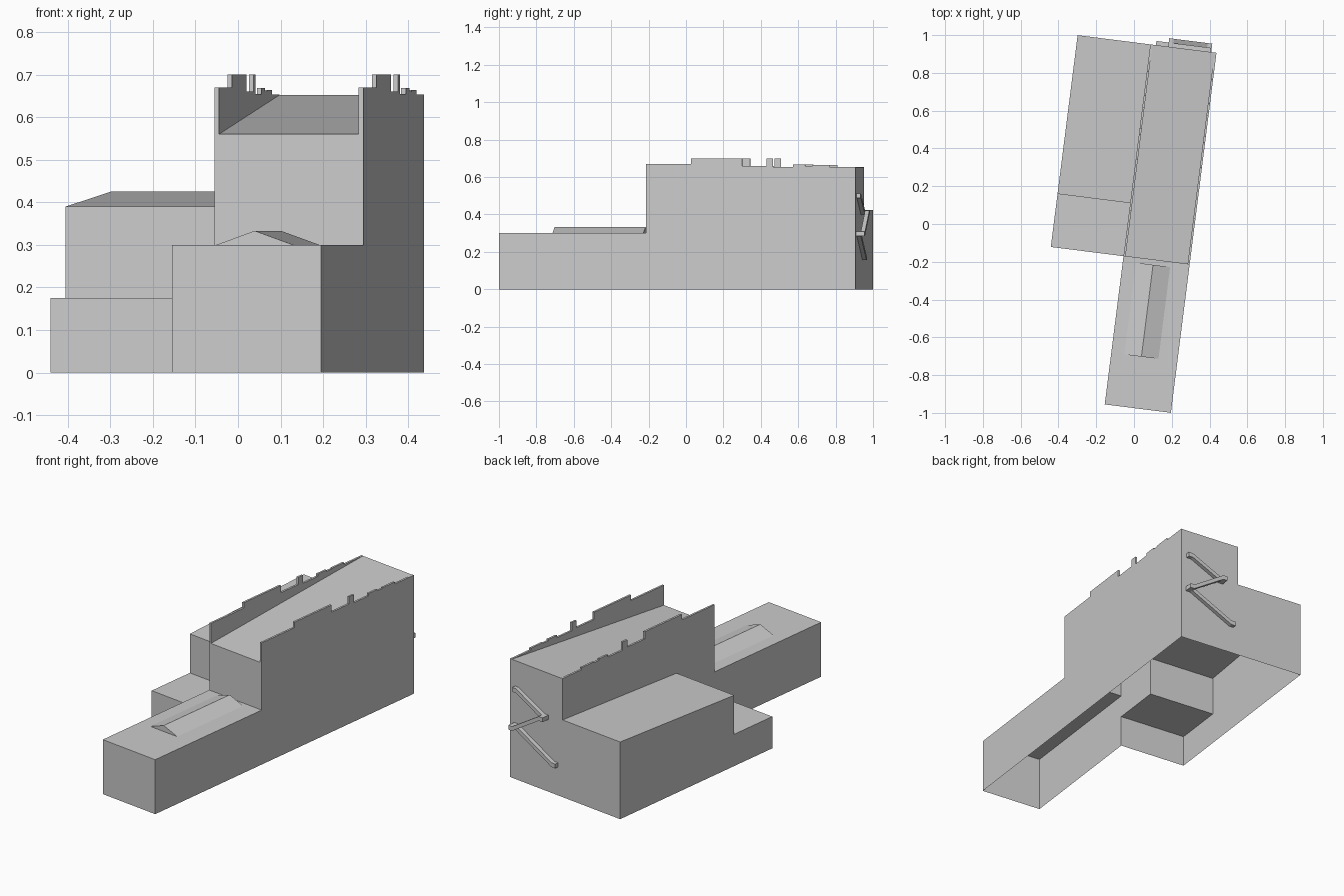
import bpy, bmesh, math

cube = bpy.data.objects.get("Cube")
if cube:
    bpy.data.objects.remove(cube, do_unlink=True)

# One plain grey for everything
grey = bpy.data.materials.new("plain_grey")
grey.use_nodes = True
grey.diffuse_color = (0.6, 0.6, 0.6, 1)
grey.node_tree.nodes["Principled BSDF"].inputs["Base Color"].default_value = (0.6, 0.6, 0.6, 1)

# Site plan: u runs across, v runs from front to back, the plan is turned on the site
W, L, M, S, N = 0.353, 1.921, 0.791, 1.074, -0.388
LOW, EAVE, TOP = 0.3, 0.56, 0.652
WING_LOW, WING_FRONT, WING_BACK = 0.175, 0.39, 0.425
ORIGIN, TURN = (-0.155, -0.955, 0), math.radians(-7.22)


def finish(name, bm):
    mesh = bpy.data.meshes.new(name)
    bm.to_mesh(mesh)
    bm.free()
    mesh.materials.append(grey)
    obj = bpy.data.objects.new(name, mesh)
    obj.location = ORIGIN
    obj.rotation_euler.z = TURN
    bpy.context.collection.objects.link(obj)


def shell(name, walls, roofs):
    """Open-bottomed block: walls (start, end, bottom pair, top pair), roofs (u, v, z ranges)."""
    bm = bmesh.new()

    def face(points):
        bm.faces.new([bm.verts.new(p) for p in points])

    for a, b, low, high in walls:
        face([(*a, low[0]), (*b, low[1]), (*b, high[1]), (*a, high[0])])
    for (u0, u1), (v0, v1), (z0, z1) in roofs:
        face([(u0, v0, z0), (u1, v0, z0), (u1, v1, z1), (u0, v1, z1)])
    bmesh.ops.remove_doubles(bm, verts=bm.verts, dist=0.0001)
    finish(name, bm)


def prism(name, outline, place, start, end):
    """Extrude a flat outline between two depths; place maps (a, b, depth) to u, v, z."""
    bm = bmesh.new()
    ends = [[bm.verts.new(place(a, b, d)) for a, b in outline] for d in (start, end)]
    bm.faces.new(ends[0])
    bm.faces.new(ends[1])
    for i in range(len(outline)):
        j = (i + 1) % len(outline)
        bm.faces.new((ends[0][i], ends[0][j], ends[1][j], ends[1][i]))
    bmesh.ops.recalc_face_normals(bm, faces=bm.faces)
    finish(name, bm)


def level(z):
    return (z, z)


# Front hall
shell("front_hall", [
    ((0, 0), (W, 0), level(0), level(LOW)),
    ((W, 0), (W, M), level(0), level(LOW)),
    ((0, M), (0, 0), level(0), level(LOW)),
], [((0, W), (0, M), level(LOW))])

# Main hall, with its roof rising to the back
mid = EAVE + (TOP - EAVE) * (S - M) / (L - M)
shell("main_hall", [
    ((0, M), (W, M), level(LOW), level(EAVE)),
    ((W, M), (W, L), level(0), (EAVE, TOP)),
    ((W, L), (0, L), level(0), level(TOP)),
    ((0, L), (0, S), (WING_BACK, WING_FRONT), (TOP, mid)),
    ((0, S), (0, M), level(WING_LOW), (mid, EAVE)),
], [((0, W), (M, L), (EAVE, TOP))])

# Stepped side wing
shell("side_wing", [
    ((N, M), (0, M), level(0), level(WING_LOW)),
    ((N, S), (0, S), level(WING_LOW), level(WING_FRONT)),
    ((N, S), (N, M), level(0), level(WING_LOW)),
    ((N, L), (N, S), level(0), (WING_BACK, WING_FRONT)),
    ((0, L), (N, L), level(0), level(WING_BACK)),
], [((N, 0), (M, S), level(WING_LOW)), ((N, 0), (S, L), (WING_FRONT, WING_BACK))])

# Stepped parapets along both sides of the main roof
steps = [(M, 0.67), (1.035, 0.70), (1.31, 0.66), (1.44, 0.70), (1.475, 0.655),
         (1.585, 0.668), (1.65, 0.66), (1.69, 0.664), (1.78, TOP + 0.001)]
parapet = [(L, TOP), (M, EAVE)]
for i, (v, z) in enumerate(steps):
    parapet.append((v, z))
    parapet.append((steps[i + 1][0] if i + 1 < len(steps) else L, z))
for name, u in (("parapet_right", 0), ("parapet_left", W - 0.011)):
    prism(name, parapet, lambda a, b, d: (d, a, b), u, u + 0.011)

# Gabled skylight on the front hall
prism("skylight", [(0.07, LOW), (0.252, LOW), (0.161, LOW + 0.033)],
      lambda a, b, d: (a, d, b), 0.275, 0.765)


# Switchback stair on the back wall: two inner flights and one outer flight
def flight(name, a, b, near, far, drop=0.024):
    """Sloped run between two (u, z) points with a short flat step at each end."""
    step = 0.025 if b[0] > a[0] else -0.025
    top = [a, (a[0] + step, a[1]), (b[0] - step, b[1]), b]
    outline = top + [(u, z - drop) for u, z in reversed(top)]
    prism(name, outline, lambda u, z, d: (u, L + d, z), near, far)


high, turn, low, foot = (0.32, 0.512), (0.095, 0.422), (0.325, 0.31), (0.03, 0.18)
flight("stair_upper", high, turn, 0, 0.022)
flight("stair_middle", turn, low, 0.022, 0.045)
flight("stair_lower", low, foot, 0, 0.022)
